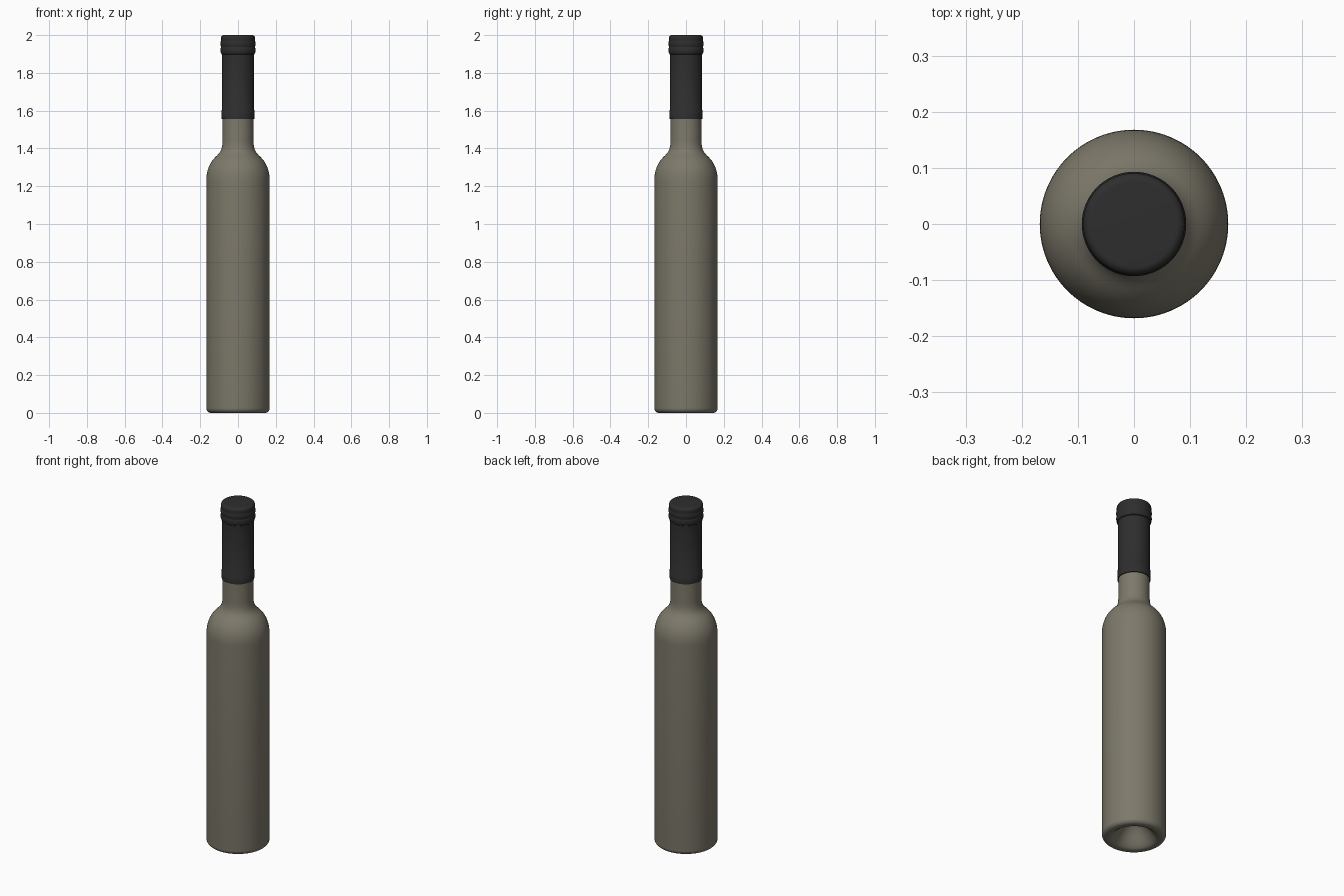
import bpy, bmesh, math

if "Cube" in bpy.data.objects:
    bpy.data.objects.remove(bpy.data.objects["Cube"])

SEGMENTS = 96


def material(name, rgb):
    m = bpy.data.materials.new(name)
    m.diffuse_color = (*rgb, 1.0)
    m.use_nodes = True
    m.node_tree.nodes["Principled BSDF"].inputs["Base Color"].default_value = m.diffuse_color
    return m


def lathe(name, profile, mat, sharp_angle=35):
    """Spin an (r, z) profile around z; profile runs from axis to axis."""
    bm = bmesh.new()
    verts = [bm.verts.new((r, 0, z)) for r, z in profile]
    edges = [bm.edges.new(p) for p in zip(verts, verts[1:])]
    bmesh.ops.spin(bm, geom=verts + edges, cent=(0, 0, 0), axis=(0, 0, 1),
                   angle=math.tau, steps=SEGMENTS)
    bmesh.ops.remove_doubles(bm, verts=bm.verts, dist=1e-5)
    bmesh.ops.recalc_face_normals(bm, faces=bm.faces)
    mesh = bpy.data.meshes.new(name)
    bm.to_mesh(mesh)
    bm.free()
    mesh.materials.append(mat)
    ob = bpy.data.objects.new(name, mesh)
    bpy.context.collection.objects.link(ob)
    bpy.context.view_layer.objects.active = ob
    ob.select_set(True)
    bpy.ops.object.shade_smooth_by_angle(angle=math.radians(sharp_angle))
    ob.select_set(False)
    return ob


def arc(r, z, rad, a0, a1, n=8):
    """Points on a circle of radius rad around (r, z), degrees a0 to a1."""
    return [(r + rad * math.cos(math.radians(a0 + (a1 - a0) * i / n)),
             z + rad * math.sin(math.radians(a0 + (a1 - a0) * i / n)))
            for i in range(n + 1)]


def bezier(p0, p1, p2, p3, n=12):
    """Points of a cubic curve, ends included."""
    out = []
    for i in range(n + 1):
        t = i / n
        w = ((1 - t) ** 3, 3 * t * (1 - t) ** 2, 3 * t * t * (1 - t), t ** 3)
        out.append(tuple(sum(k * p[a] for k, p in zip(w, (p0, p1, p2, p3)))
                         for a in (0, 1)))
    return out


glass = material("olive grey glass", (0.205, 0.19, 0.145))
foil = material("black foil", (0.027, 0.027, 0.027))

# Bottle: hollow punt, rounded heel, straight wall, shoulder, neck
body = bezier((0, 0.11), (0.06, 0.11), (0.085, 0.02), (0.125, 0.0))
body += arc(0.143, 0.025, 0.025, -90, 0)
body += bezier((0.168, 1.225), (0.168, 1.285), (0.150, 1.325), (0.119, 1.355))
body += bezier((0.119, 1.355), (0.096, 1.377), (0.083, 1.39), (0.082, 1.44))[1:]
body += [(0.082, 1.60), (0, 1.60)]
lathe("bottle", body, glass)

# Foil capsule: lower hem, sleeve, ringed lip and flat rounded top
capsule = [(0, 1.555), (0.087, 1.555), (0.087, 1.602), (0.0845, 1.606),
           (0.0845, 1.897), (0.0885, 1.900)]
capsule += bezier((0.0885, 1.902), (0.094, 1.908), (0.094, 1.930), (0.090, 1.936), 6)
capsule += bezier((0.090, 1.938), (0.094, 1.944), (0.094, 1.962), (0.090, 1.968), 6)
capsule += [(0.0905, 1.972)]
capsule += arc(0.0755, 1.985, 0.015, 0, 90)
capsule += [(0, 2.0)]
lathe("capsule", capsule, foil)
